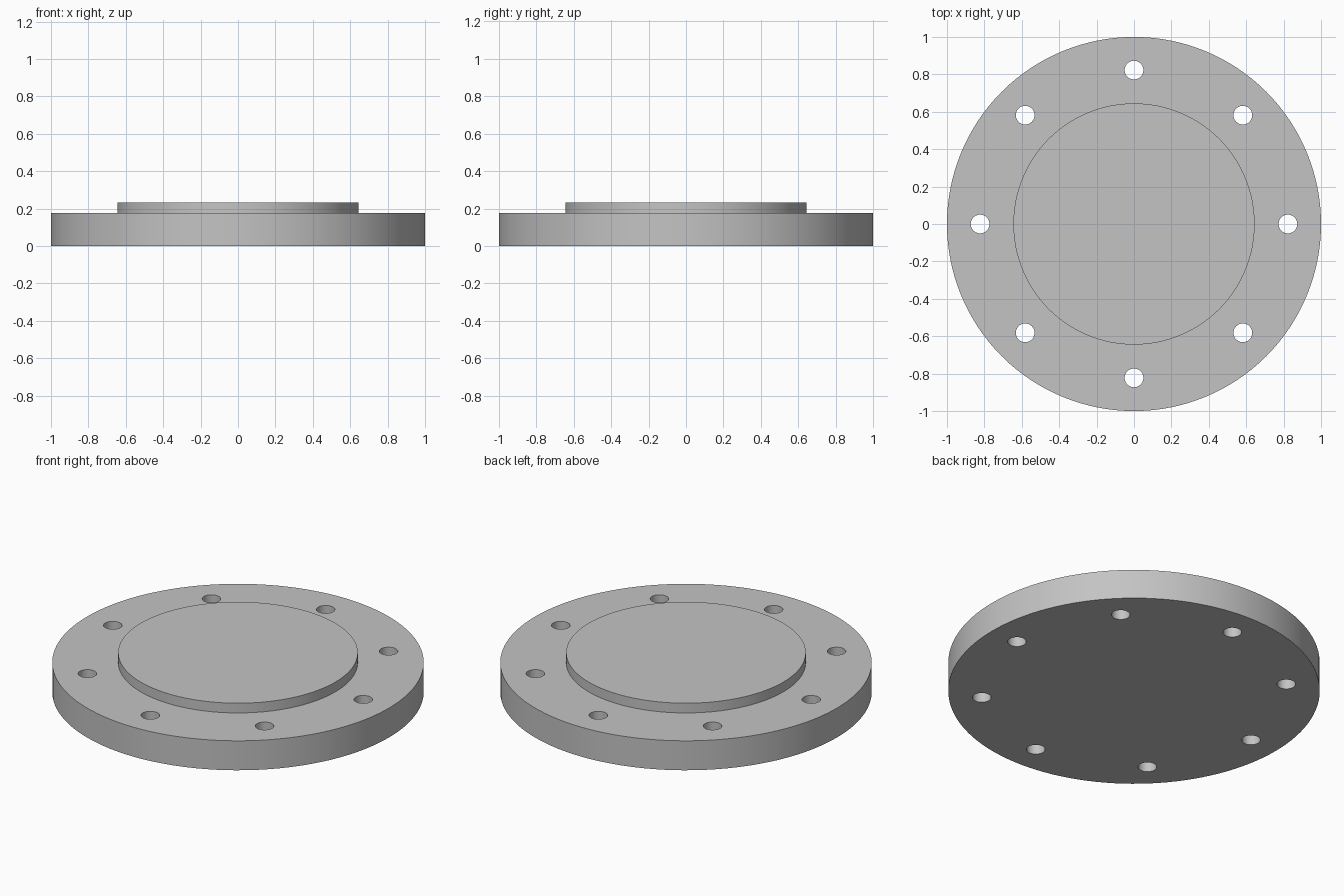
import bpy
import bmesh
from math import cos, sin, tau, radians
from mathutils import Matrix, Vector

if "Cube" in bpy.data.objects:
    bpy.data.objects.remove(bpy.data.objects["Cube"], do_unlink=True)

FLANGE_RADIUS, FLANGE_TOP = 1.0, 0.175
FACE_RADIUS, FACE_TOP = 0.645, 0.233
BOLT_CIRCLE, HOLE_RADIUS, HOLES = 0.823, 0.05, 8
SEGMENTS = 128

steel = bpy.data.materials.new("grey steel")
steel.use_nodes = True
colour = (0.55, 0.55, 0.55, 1)
steel.diffuse_color = colour
steel.node_tree.nodes["Principled BSDF"].inputs["Base Color"].default_value = colour


def make_object(name, bm):
    bmesh.ops.recalc_face_normals(bm, faces=bm.faces)
    mesh = bpy.data.meshes.new(name)
    bm.to_mesh(mesh)
    bm.free()
    mesh.materials.append(steel)
    obj = bpy.data.objects.new(name, mesh)
    bpy.context.collection.objects.link(obj)
    return obj


# Flange disc with raised face: a stepped outline turned about z
bm = bmesh.new()
outline = [(FLANGE_RADIUS, 0), (FLANGE_RADIUS, FLANGE_TOP),
           (FACE_RADIUS, FLANGE_TOP), (FACE_RADIUS, FACE_TOP)]
rings = [[bm.verts.new((r * cos(tau * i / SEGMENTS), r * sin(tau * i / SEGMENTS), z))
          for i in range(SEGMENTS)] for r, z in outline]
for low, high in zip(rings, rings[1:]):
    for i in range(SEGMENTS):
        j = (i + 1) % SEGMENTS
        bm.faces.new((low[i], low[j], high[j], high[i]))
bm.faces.new(rings[0][::-1])
bm.faces.new(rings[-1])
flange = make_object("blind_flange", bm)

# Ring of bolt hole cutters
bm = bmesh.new()
for i in range(HOLES):
    angle = tau * i / HOLES
    spot = Vector((BOLT_CIRCLE * cos(angle), BOLT_CIRCLE * sin(angle), FLANGE_TOP / 2))
    bmesh.ops.create_cone(bm, cap_ends=True, segments=48, radius1=HOLE_RADIUS,
                          radius2=HOLE_RADIUS, depth=FLANGE_TOP * 2,
                          matrix=Matrix.Translation(spot))
cutter = make_object("bolt_hole_cutter", bm)
cutter.hide_render = True

# Drill the holes, then drop the cutter
drill = flange.modifiers.new("bolt holes", "BOOLEAN")
drill.operation = "DIFFERENCE"
drill.solver = "EXACT"
drill.object = cutter
bpy.ops.object.select_all(action="DESELECT")
flange.select_set(True)
bpy.context.view_layer.objects.active = flange
bpy.ops.object.modifier_apply(modifier=drill.name)
bpy.data.objects.remove(cutter, do_unlink=True)

# Smooth round walls with crisp rims
bpy.ops.object.shade_smooth_by_angle(angle=radians(30))
